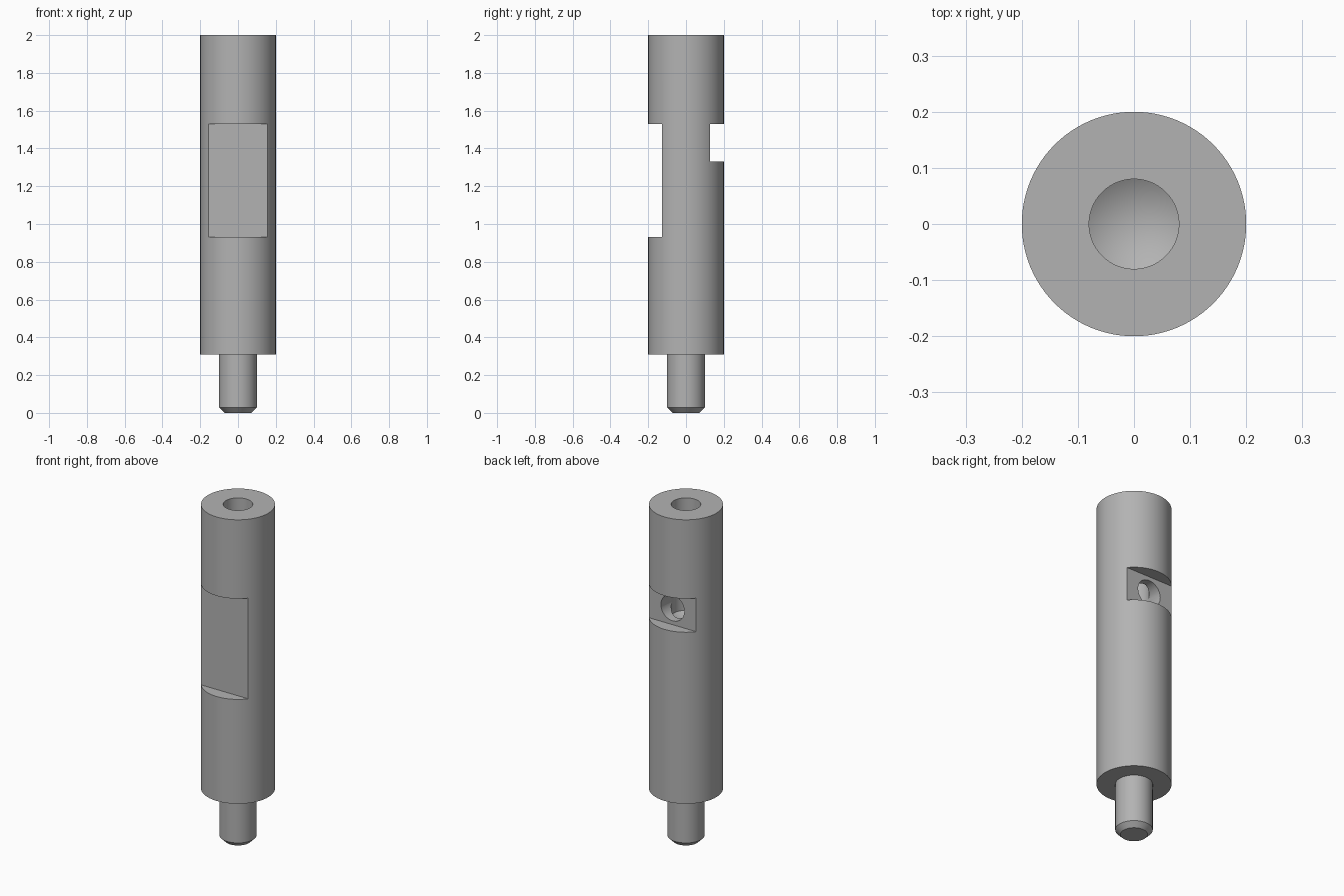
import bpy, bmesh, math
from mathutils import Matrix

if "Cube" in bpy.data.objects:
    bpy.data.objects.remove(bpy.data.objects["Cube"], do_unlink=True)

SIDES = 96

# Plain steel colour
steel = bpy.data.materials.new("steel grey")
steel.use_nodes = True
grey = (0.45, 0.45, 0.45, 1)
steel.diffuse_color = grey
steel.node_tree.nodes["Principled BSDF"].inputs["Base Color"].default_value = grey


def add_object(name, bm):
    bmesh.ops.recalc_face_normals(bm, faces=bm.faces)
    mesh = bpy.data.meshes.new(name)
    bm.to_mesh(mesh)
    bm.free()
    mesh.materials.append(steel)
    obj = bpy.data.objects.new(name, mesh)
    bpy.context.collection.objects.link(obj)
    return obj


def lathe(name, profile):
    bm = bmesh.new()
    verts = [bm.verts.new((r, 0, z)) for r, z in profile]
    edges = [bm.edges.new(pair) for pair in zip(verts, verts[1:])]
    bmesh.ops.spin(bm, geom=verts + edges, cent=(0, 0, 0), axis=(0, 0, 1),
                   angle=math.tau, steps=SIDES)
    bmesh.ops.remove_doubles(bm, verts=bm.verts, dist=0.0001)
    return add_object(name, bm)


def box(name, low, high):
    bm = bmesh.new()
    size = [b - a for a, b in zip(low, high)]
    centre = [(a + b) / 2 for a, b in zip(low, high)]
    bmesh.ops.create_cube(bm, size=1, matrix=Matrix.Translation(centre) @ Matrix.Diagonal((*size, 1)))
    return add_object(name, bm)


# Turned pin: chamfered spigot, main shaft and blind bore with a drill tip
pin = lathe("pin_body", [
    (0, 0), (0.072, 0), (0.1, 0.028), (0.1, 0.308), (0.2, 0.308),
    (0.2, 2), (0.08, 2), (0.08, 1.33), (0, 1.282)])

# Front flat and back notch
cutters = [box("front_flat_cutter", (-0.4, -0.4, 0.93), (0.4, -0.126, 1.53)),
           box("back_notch_cutter", (-0.4, 0.126, 1.33), (0.4, 0.4, 1.53))]

# Cross hole from the notch into the bore
bm = bmesh.new()
bmesh.ops.create_cone(bm, cap_ends=True, segments=64, radius1=0.077, radius2=0.077, depth=0.3,
                      matrix=Matrix.Translation((0, 0.15, 1.43)) @ Matrix.Rotation(math.pi / 2, 4, "X"))
cutters.append(add_object("cross_hole_cutter", bm))

bpy.context.view_layer.objects.active = pin
for cutter in cutters:
    cut = pin.modifiers.new(cutter.name, "BOOLEAN")
    cut.operation = "DIFFERENCE"
    cut.solver = "EXACT"
    cut.object = cutter
    bpy.ops.object.modifier_apply(modifier=cut.name)
    bpy.data.objects.remove(cutter, do_unlink=True)

# Smooth round walls, crisp machined edges
bpy.ops.object.select_all(action="DESELECT")
pin.select_set(True)
bpy.ops.object.shade_smooth_by_angle(angle=math.radians(25))
